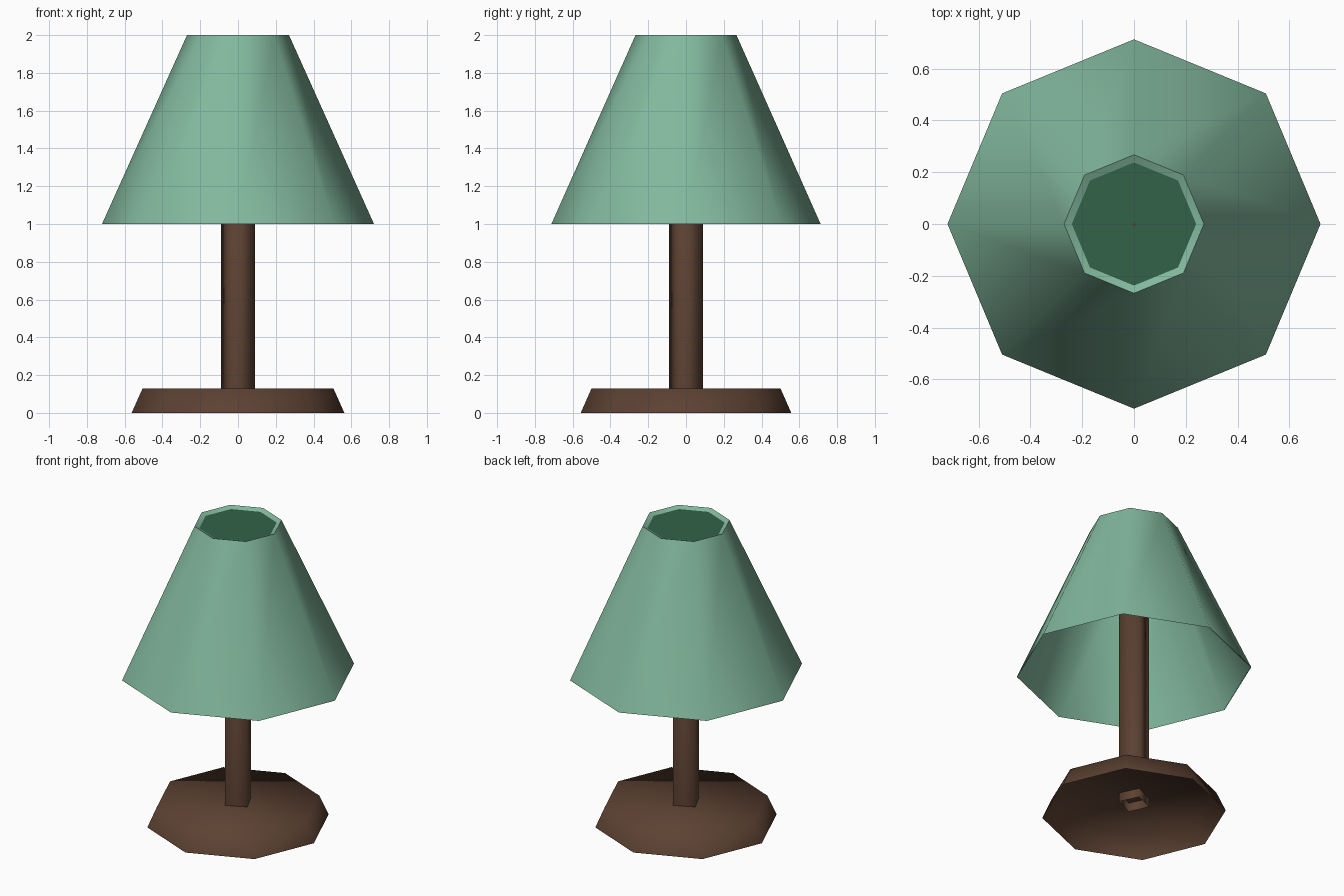
import bpy, math

if "Cube" in bpy.data.objects:
    bpy.data.objects.remove(bpy.data.objects["Cube"])

Y_SCALE = 0.99


def material(name, rgb):
    m = bpy.data.materials.new(name)
    m.diffuse_color = (*rgb, 1.0)
    m.use_nodes = True
    m.node_tree.nodes["Principled BSDF"].inputs["Base Color"].default_value = m.diffuse_color
    return m


GREEN = material("soft_green", (0.223, 0.479, 0.337))
DARK_GREEN = material("dark_green", (0.032, 0.122, 0.065))
BROWN = material("wood_brown", (0.107, 0.053, 0.032))


def lathe(name, profile, sides, mat, start=0.0, cap=False, angle=180):
    """Stack polygon rings given as (radius, z); optionally close the last ring."""
    verts, faces = [], []
    for r, z in profile:
        for i in range(sides):
            a = math.radians(start) + 2 * math.pi * i / sides
            verts.append((r * math.cos(a), r * math.sin(a) * Y_SCALE, z))
    for k in range(len(profile) - 1):
        for i in range(sides):
            j = (i + 1) % sides
            a, b = k * sides, (k + 1) * sides
            faces.append((a + i, a + j, b + j, b + i))
    if cap:
        a = (len(profile) - 1) * sides
        faces.append(tuple(range(a, a + sides)))
    mesh = bpy.data.meshes.new(name)
    mesh.from_pydata(verts, [], faces)
    mesh.materials.append(mat)
    ob = bpy.data.objects.new(name, mesh)
    bpy.context.collection.objects.link(ob)
    bpy.ops.object.select_all(action='DESELECT')
    ob.select_set(True)
    bpy.context.view_layer.objects.active = ob
    if angle >= 180:
        bpy.ops.object.shade_smooth()
    else:
        bpy.ops.object.shade_smooth_by_angle(angle=math.radians(angle))
    return ob


# Hollow foot, open underneath
lathe("base", [(0.563, 0.0), (0.505, 0.13)], 8, BROWN, cap=True)

# Square post, turned a little, ending in a point at the shade cap
lathe("post", [(0.097, 0.07), (0.097, 1.95), (0.006, 1.986)], 4, BROWN,
      start=-20, cap=True)

# Shade: outer wall, narrow top rim and inner wall meeting at the lower edge
lathe("shade", [(0.72, 1.0), (0.27, 2.0), (0.24, 1.985), (0.715, 1.0)], 8,
      GREEN, angle=50)

# Dark panel closing the top of the shade
lathe("shade_cap", [(0.24, 1.985)], 8, DARK_GREEN, cap=True)
